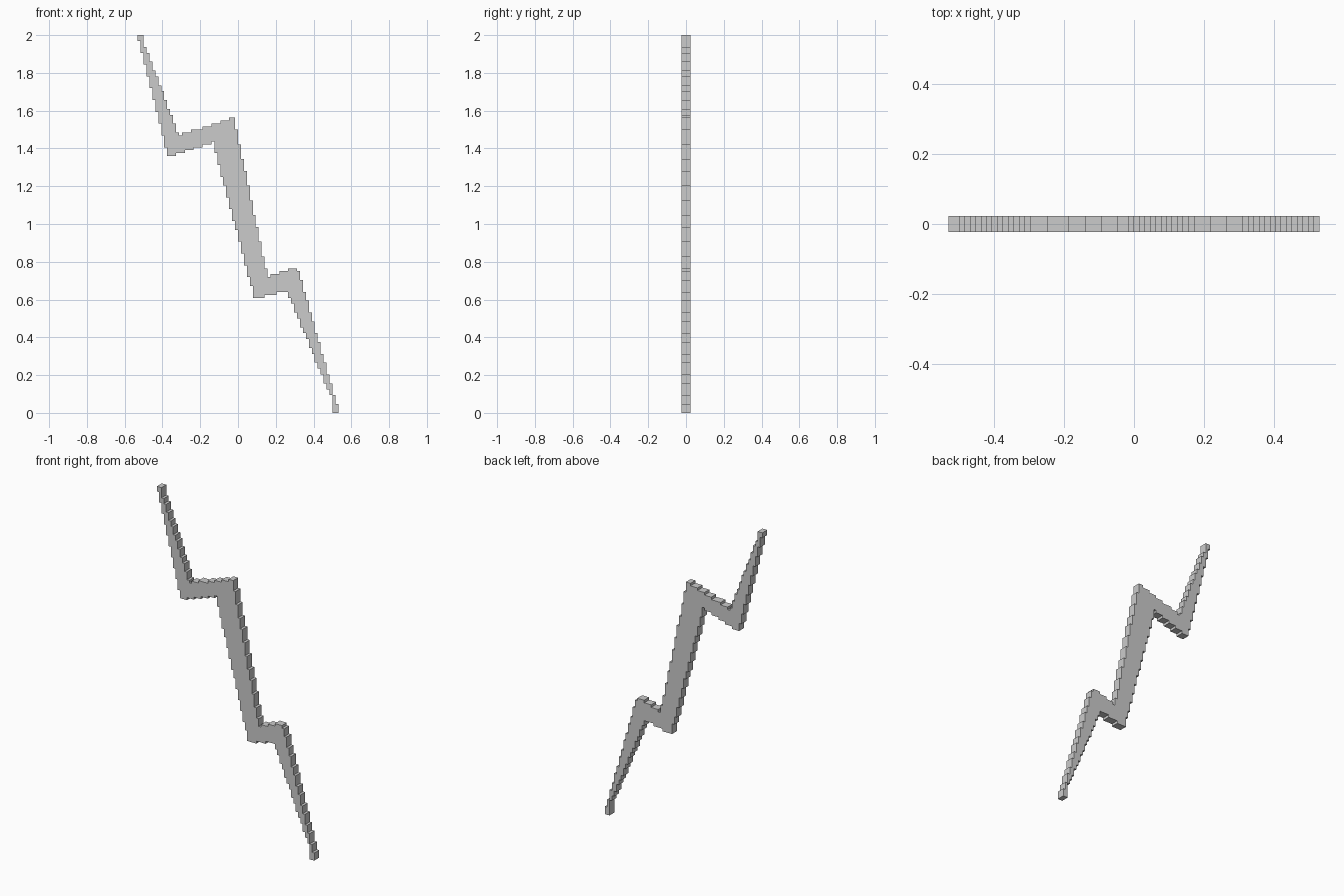
import bpy, bmesh

if "Cube" in bpy.data.objects:
    bpy.data.objects.remove(bpy.data.objects["Cube"])

V = 2 / 128                     # step size: the bolt is 128 steps tall
NX, NZ, DEPTH = 68, 128, 3

# Smooth zigzag outline in step units (x, z), clockwise from the top tip
OUTLINE = [(0.1, 128), (1.6, 128), (1.7, 126.5), (14, 94.1), (32.6, 99.9),
           (44, 46.2), (54.1, 49.6), (67.7, 2), (67.7, 0), (66.4, 0),
           (66.4, 3.4), (50.4, 41.6), (39.6, 38.4), (25.5, 91.8),
           (10.3, 86.6), (0.5, 126)]


def crossings(z):
    """x positions where the outline crosses height z."""
    xs = []
    for (x0, z0), (x1, z1) in zip(OUTLINE, OUTLINE[1:] + OUTLINE[:1]):
        if (z0 > z) != (z1 > z):
            xs.append(x0 + (z - z0) * (x1 - x0) / (z1 - z0))
    return xs


# Stepped front sheet: keep every cell whose centre is inside the outline
bm = bmesh.new()
y = -DEPTH * V / 2
for k in range(NZ):
    xs = crossings(k + 0.5)
    for i in range(NX):
        if sum(x < i + 0.5 for x in xs) % 2:
            corners = [(i, k), (i + 1, k), (i + 1, k + 1), (i, k + 1)]
            bm.faces.new([bm.verts.new(((a - NX / 2) * V, y, b * V)) for a, b in corners])
bmesh.ops.remove_doubles(bm, verts=bm.verts, dist=V * 0.1)

# Merge cells into one flat face with a stair-step edge
bmesh.ops.dissolve_limit(bm, angle_limit=0.01, verts=bm.verts, edges=bm.edges)

# Give the sheet its thickness
back = bmesh.ops.extrude_face_region(bm, geom=bm.faces[:], use_keep_orig=True)
moved = [v for v in back["geom"] if isinstance(v, bmesh.types.BMVert)]
bmesh.ops.translate(bm, verts=moved, vec=(0, DEPTH * V, 0))
bmesh.ops.recalc_face_normals(bm, faces=bm.faces)

mesh = bpy.data.meshes.new("lightning_bolt")
bm.to_mesh(mesh)
bm.free()
bpy.context.collection.objects.link(bpy.data.objects.new("lightning_bolt", mesh))
